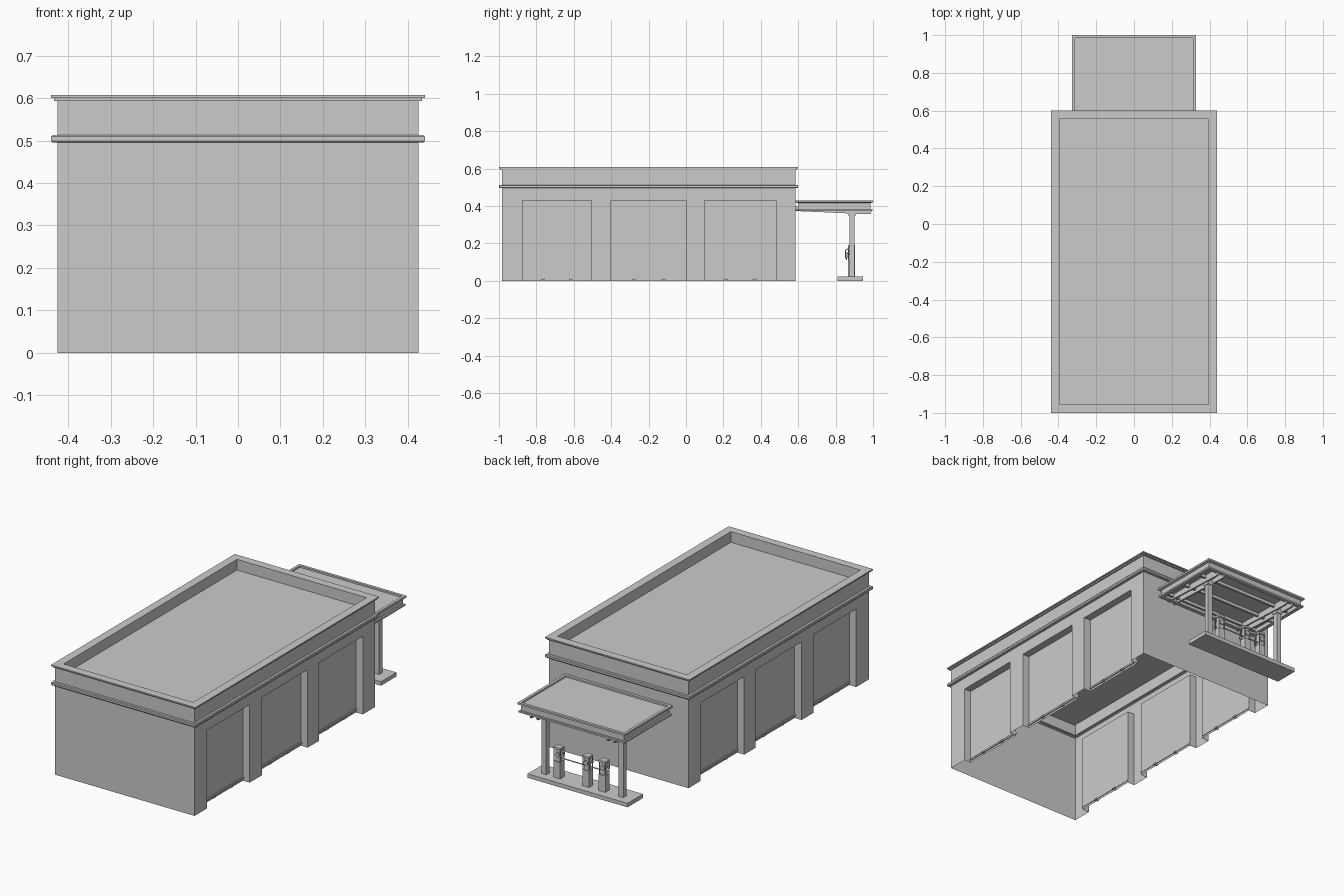
import bpy, bmesh, math
from mathutils import Vector, Matrix

if "Cube" in bpy.data.objects:
    bpy.data.objects.remove(bpy.data.objects["Cube"])


def finish(name, bm, recalc=True):
    if recalc:
        bmesh.ops.recalc_face_normals(bm, faces=bm.faces[:])
    me = bpy.data.meshes.new(name)
    bm.to_mesh(me)
    bm.free()
    ob = bpy.data.objects.new(name, me)
    bpy.context.collection.objects.link(ob)
    return ob


def add_box(bm, x0, x1, y0, y1, z0, z1):
    m = Matrix.Translation(((x0 + x1) / 2, (y0 + y1) / 2, (z0 + z1) / 2))
    m = m @ Matrix.Diagonal((x1 - x0, y1 - y0, z1 - z0, 1))
    bmesh.ops.create_cube(bm, size=1, matrix=m)


def add_rod(bm, a, b, r, sides=8):
    a, b = Vector(a), Vector(b)
    d = b - a
    m = Matrix.Translation((a + b) / 2) @ d.to_track_quat('Z', 'Y').to_matrix().to_4x4()
    bmesh.ops.create_cone(bm, cap_ends=True, segments=sides, radius1=r, radius2=r,
                          depth=d.length, matrix=m)


def loft_rect(bm, hx, hy, cy, profile):
    """Stack of rectangles from (offset, z) pairs; the last one is capped."""
    rings = []
    for o, z in profile:
        rings.append([bm.verts.new((sx * (hx + o), cy + sy * (hy + o), z))
                      for sx, sy in ((-1, -1), (1, -1), (1, 1), (-1, 1))])
    for a, b in zip(rings, rings[1:]):
        for i in range(4):
            j = (i + 1) % 4
            bm.faces.new((a[i], a[j], b[j], b[i]))
    bm.faces.new(rings[-1])
    return rings


# Building shell: band, parapet cornice and sunken roof, open underneath
W, Y0, Y1, SILL, HEAD, BAND, DEPTH = 0.425, -0.985, 0.585, 0.022, 0.43, 0.495, 0.042
BAYS = [(-0.875, -0.505), (-0.40, 0.0), (0.10, 0.48)]
bm = bmesh.new()
loft_rect(bm, W, (Y1 - Y0) / 2, (Y0 + Y1) / 2, [
    (0, BAND), (0.012, BAND), (0.015, 0.499), (0.015, 0.509), (0.012, 0.513), (0, 0.513),
    (0, 0.593), (0.008, 0.593), (0.008, 0.6), (0.015, 0.6), (0.015, 0.607),
    (-0.03, 0.607), (-0.03, 0.548)])


def quad(side, pts):
    vs = [bm.verts.new((side * x, y, z)) for x, y, z in pts]
    bm.faces.new(vs if side > 0 else vs[::-1])


def wall(side, x, a, b, z0, z1):
    quad(side, [(x, a, z0), (x, b, z0), (x, b, z1), (x, a, z1)])


# Side walls with three recessed bays each
cuts = [Y0] + [v for bay in BAYS for v in bay] + [Y1]
B = W - DEPTH
for s in (1, -1):
    wall(s, W, Y0, Y1, HEAD, BAND)
    for a, b in zip(cuts[::2], cuts[1::2]):
        wall(s, W, a, b, 0, HEAD)
    for a, b in BAYS:
        wall(s, B, a, b, 0, HEAD)
        quad(s, [(B, a, 0), (B, a, HEAD), (W, a, HEAD), (W, a, 0)])
        quad(s, [(B, b, 0), (W, b, 0), (W, b, HEAD), (B, b, HEAD)])
        quad(s, [(B, a, HEAD), (B, b, HEAD), (W, b, HEAD), (W, a, HEAD)])
# End walls
quad(1, [(-W, Y0, 0), (W, Y0, 0), (W, Y0, BAND), (-W, Y0, BAND)])
quad(1, [(W, Y1, 0), (-W, Y1, 0), (-W, Y1, BAND), (W, Y1, BAND)])
finish("building_shell", bm, recalc=False)

# Door bottom strips with small handles
for s, label in ((1, "right"), (-1, "left")):
    bm = bmesh.new()
    for a, b in BAYS:
        xs = sorted((s * (B - 0.003), s * (B + 0.006)))
        add_box(bm, *xs, a, b, 0.012, SILL)
        for t in (0.3, 0.7):
            y = a + (b - a) * t
            xs = sorted((s * (B - 0.008), s * (B + 0.012)))
            add_box(bm, *xs, y - 0.01, y + 0.01, 0.008, 0.016)
    finish("door_strips_" + label, bm)

# Canopy: tray roof with channel-shaped fascia
bm = bmesh.new()
rings = loft_rect(bm, 0.327, 0.2075, 0.7925, [
    (-0.025, 0.397), (-0.025, 0.375), (-0.004, 0.375), (-0.004, 0.384), (-0.013, 0.384),
    (-0.013, 0.416), (0, 0.42), (0, 0.43), (-0.015, 0.43), (-0.015, 0.421)])
bm.faces.new(rings[0][::-1])
finish("canopy_roof", bm)

# Tapered canopy beams in pairs beside each post, and cross joists
bm = bmesh.new()
side = [(0.585, 0.398), (0.585, 0.373), (0.965, 0.356), (0.985, 0.357),
        (0.992, 0.37), (0.992, 0.376), (0.97, 0.398)]
for x in (-0.255, -0.215, 0.215, 0.255):
    f = bm.faces.new([bm.verts.new((x - 0.005, y, z)) for y, z in side])
    ext = bmesh.ops.extrude_face_region(bm, geom=[f], use_keep_orig=True)
    bmesh.ops.translate(bm, vec=(0.01, 0, 0),
                        verts=[v for v in ext["geom"] if isinstance(v, bmesh.types.BMVert)])
for y in (0.63, 0.76, 0.89):
    add_box(bm, -0.30, 0.30, y - 0.006, y + 0.006, 0.38, 0.398)
finish("canopy_beams", bm)

# Pump island and canopy posts
bm = bmesh.new()
add_box(bm, -0.305, 0.305, 0.81, 0.945, 0, 0.022)
finish("pump_island", bm)
bm = bmesh.new()
for x in (-0.235, 0.235):
    add_box(bm, x - 0.014, x + 0.014, 0.874, 0.902, 0.022, 0.398)
    add_box(bm, x - 0.018, x + 0.018, 0.87, 0.906, 0.345, 0.36)
finish("canopy_posts", bm)

# Pumps: cabinet, open head frame, dials, hose and nozzle
PY = 0.885
for n, x in enumerate((0.155, -0.02, -0.12), 1):
    bm = bmesh.new()
    add_box(bm, x - 0.02, x + 0.02, PY - 0.018, PY + 0.018, 0.022, 0.112)
    add_box(bm, x - 0.02, x + 0.02, PY - 0.018, PY + 0.018, 0.178, 0.19)
    add_box(bm, x - 0.014, x + 0.014, PY - 0.011, PY + 0.011, 0.112, 0.178)
    for sx in (-1, 1):
        for sy in (-1, 1):
            add_rod(bm, (x + sx * 0.018, PY + sy * 0.016, 0.11),
                    (x + sx * 0.018, PY + sy * 0.016, 0.18), 0.0025, 6)
    for sy in (-1, 1):
        add_rod(bm, (x, PY + sy * 0.010, 0.15), (x, PY + sy * 0.018, 0.15), 0.013, 12)
    hose = [(x + 0.012, PY - 0.015, 0.172), (x + 0.012, PY - 0.031, 0.165),
            (x + 0.012, PY - 0.033, 0.13), (x + 0.012, PY - 0.026, 0.112),
            (x - 0.012, PY - 0.026, 0.118), (x - 0.012, PY - 0.022, 0.145)]
    for a, b in zip(hose, hose[1:]):
        add_rod(bm, a, b, 0.0025, 6)
    add_box(bm, x - 0.016, x - 0.008, PY - 0.03, PY - 0.016, 0.14, 0.152)
    finish("fuel_pump_%d" % n, bm)

# Rail linking the pumps
bm = bmesh.new()
add_rod(bm, (0.155, PY, 0.13), (-0.12, PY, 0.13), 0.003, 8)
finish("pump_rail", bm)
